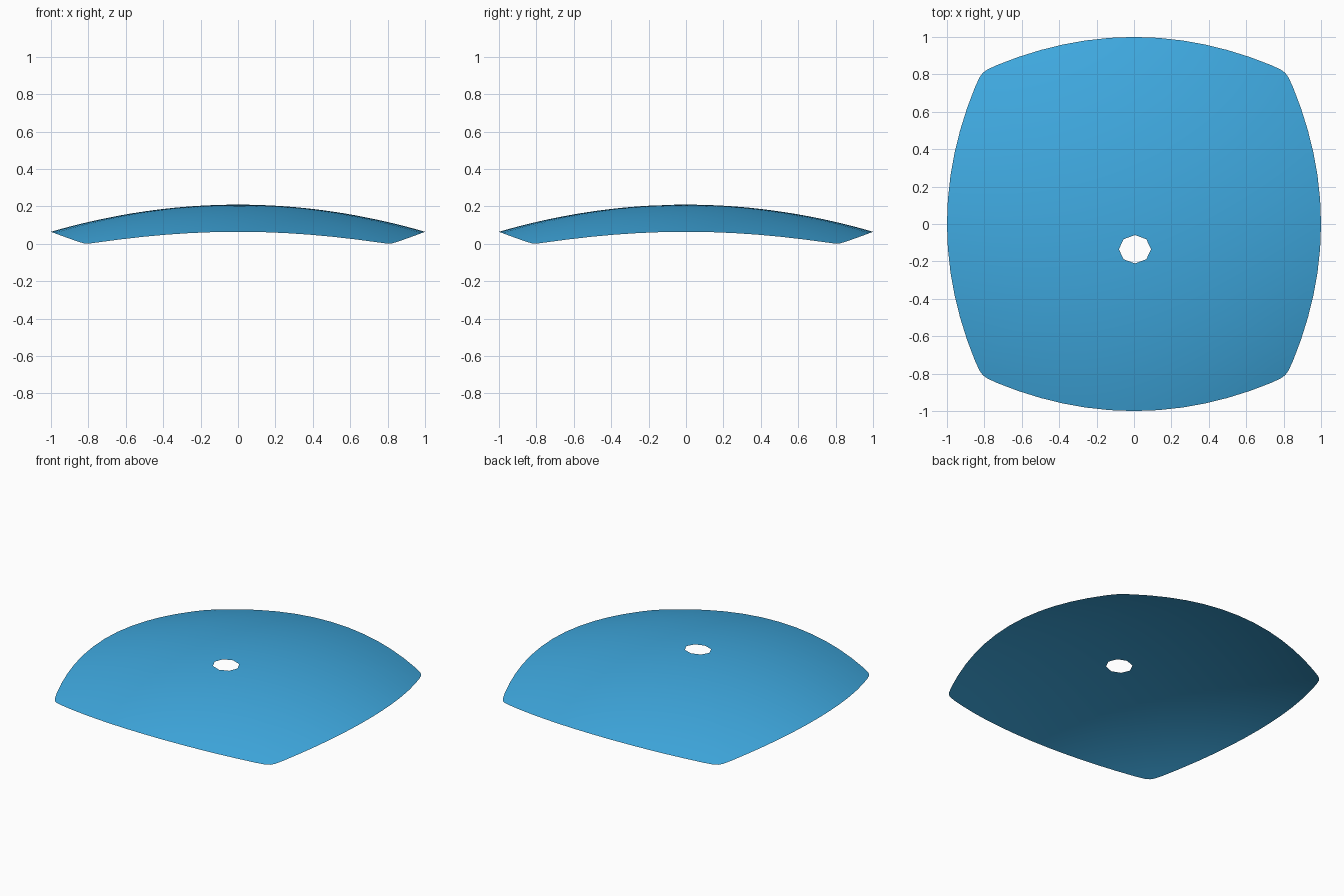
import bpy, bmesh, math
from mathutils import Vector

if "Cube" in bpy.data.objects:
    bpy.data.objects.remove(bpy.data.objects["Cube"])

RINGS = 24
HOLE = Vector((0.005, -0.135))

# Domed height of the sheet above the plan position
def height(x, y):
    return max(0.0, 0.209 - 0.145 * (x * x + y * y) - 0.044 * x * x * y * y)

# Bowed right-hand edge, corner to corner (16 segments), softened at the corners
half = [(1 - 0.28 * t * t, t) for t in (0, 0.13, 0.26, 0.38, 0.5, 0.62, 0.73)]
half += [(0.826, 0.784), (0.808, 0.808)]
side = [(x, -y) for x, y in half[:0:-1]] + half[:-1]

# Repeat the edge four times for the whole outline
outline = []
for k in range(4):
    c, s = round(math.cos(k * math.pi / 2)), round(math.sin(k * math.pi / 2))
    outline += [Vector((c * x - s * y, s * x + c * y)) for x, y in side]

# Octagonal hole, each straight side split into 8 to match the outline
octagon = [HOLE + Vector((0.086 * math.cos(a), 0.076 * math.sin(a)))
           for a in (math.radians(45 * i - 45) for i in range(8))]
hole = [octagon[i].lerp(octagon[(i + 1) % 8], j / 8) for i in range(8) for j in range(8)]

# Rings of quads from the hole out to the edge
bm = bmesh.new()
rings = []
for r in range(RINGS + 1):
    pts = [h.lerp(o, r / RINGS) for h, o in zip(hole, outline)]
    rings.append([bm.verts.new((p.x, p.y, height(p.x, p.y))) for p in pts])
n = len(outline)
for a, b in zip(rings, rings[1:]):
    for i in range(n):
        j = (i + 1) % n
        f = bm.faces.new((a[i], b[i], b[j], a[j]))
        f.smooth = True
mesh = bpy.data.meshes.new("canopy_sheet")
bm.to_mesh(mesh)
bm.free()
canopy = bpy.data.objects.new("canopy_sheet", mesh)
bpy.context.collection.objects.link(canopy)

# Blue fabric
mat = bpy.data.materials.new("blue")
mat.diffuse_color = (0.05, 0.40, 0.75, 1)
mat.use_nodes = True
mat.node_tree.nodes["Principled BSDF"].inputs["Base Color"].default_value = mat.diffuse_color
mesh.materials.append(mat)
